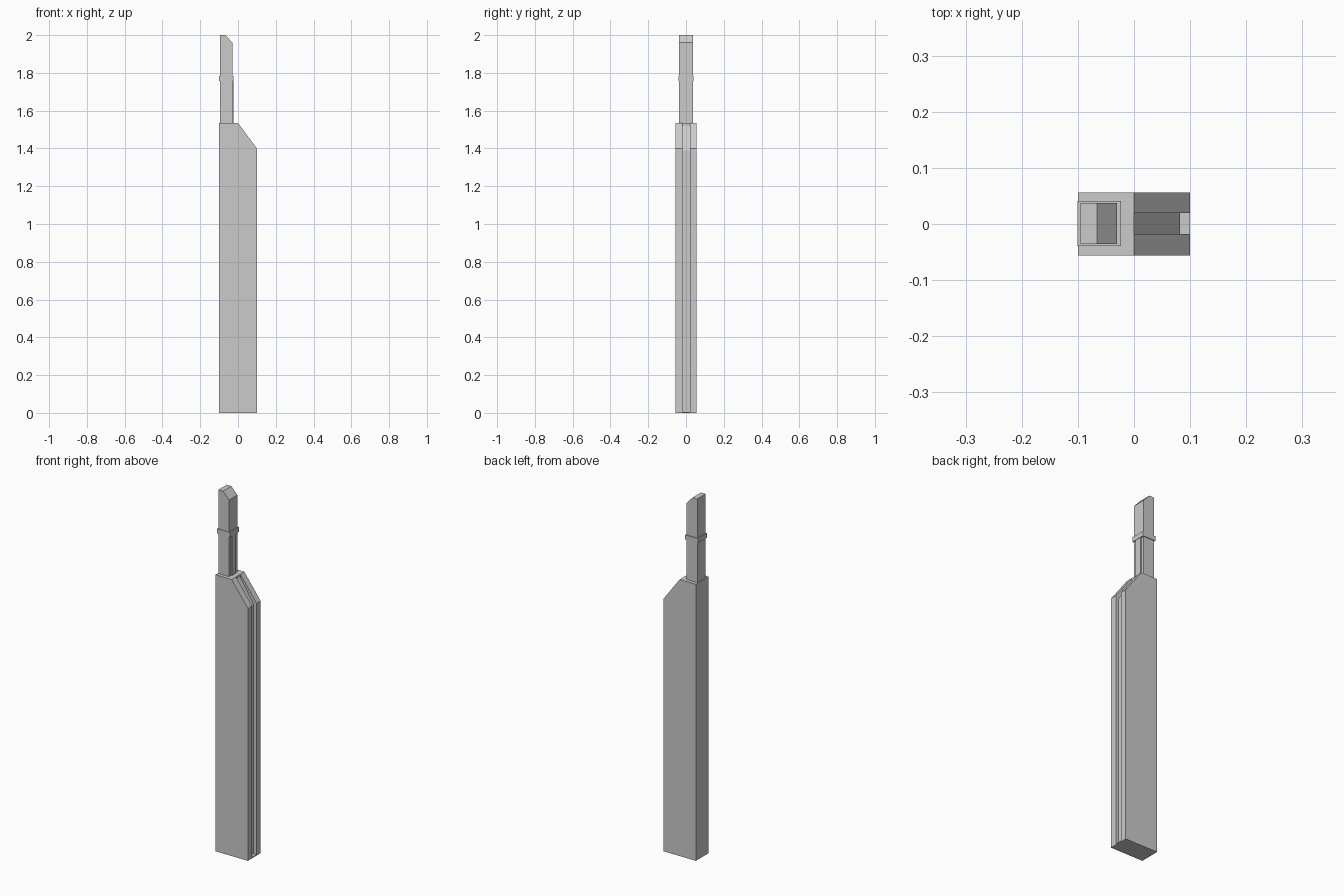
import bpy, bmesh

if "Cube" in bpy.data.objects:
    bpy.data.objects.remove(bpy.data.objects["Cube"])


def prism(name, profile, y0, y1):
    """Extrude an x-z profile along y."""
    bm = bmesh.new()
    face = bm.faces.new([bm.verts.new((x, y0, z)) for x, z in profile])
    out = bmesh.ops.extrude_face_region(bm, geom=[face])
    verts = [v for v in out["geom"] if isinstance(v, bmesh.types.BMVert)]
    bmesh.ops.translate(bm, verts=verts, vec=(0, y1 - y0, 0))
    bmesh.ops.recalc_face_normals(bm, faces=bm.faces)
    mesh = bpy.data.meshes.new(name)
    bm.to_mesh(mesh)
    bm.free()
    obj = bpy.data.objects.new(name, mesh)
    bpy.context.collection.objects.link(obj)
    return obj


def box(name, x0, x1, y0, y1, z0, z1):
    return prism(name, [(x0, z0), (x1, z0), (x1, z1), (x0, z1)], y0, y1)


# Main body with sloped shoulder
body = prism("body", [(-0.1, 0), (0.1, 0), (0.1, 1.4), (0, 1.535), (-0.1, 1.535)],
             -0.056, 0.056)

# Groove along the narrow side and shoulder, closed by a thin floor
cutter = prism("groove_cutter", [(0.082, 0.006), (0.2, 0.006), (0.2, 1.6),
                                 (0, 1.6), (0, 1.52), (0.082, 1.39)], -0.018, 0.02)
cutter.hide_render = True
mod = body.modifiers.new("groove", "BOOLEAN")
mod.operation = "DIFFERENCE"
mod.solver = "EXACT"
mod.object = cutter
bpy.context.view_layer.objects.active = body
bpy.ops.object.modifier_apply(modifier=mod.name)
bpy.data.objects.remove(cutter)

# Upper stem with chamfered tip
prism("stem", [(-0.095, 1.53), (-0.03, 1.53), (-0.03, 1.96), (-0.066, 2.0), (-0.095, 2.0)],
      -0.036, 0.037)

# Raised rib under the collar, and the collar
box("stem_rib", -0.031, -0.025, -0.018, 0.02, 1.53, 1.76)
box("collar", -0.101, -0.023, -0.039, 0.041, 1.757, 1.783)
